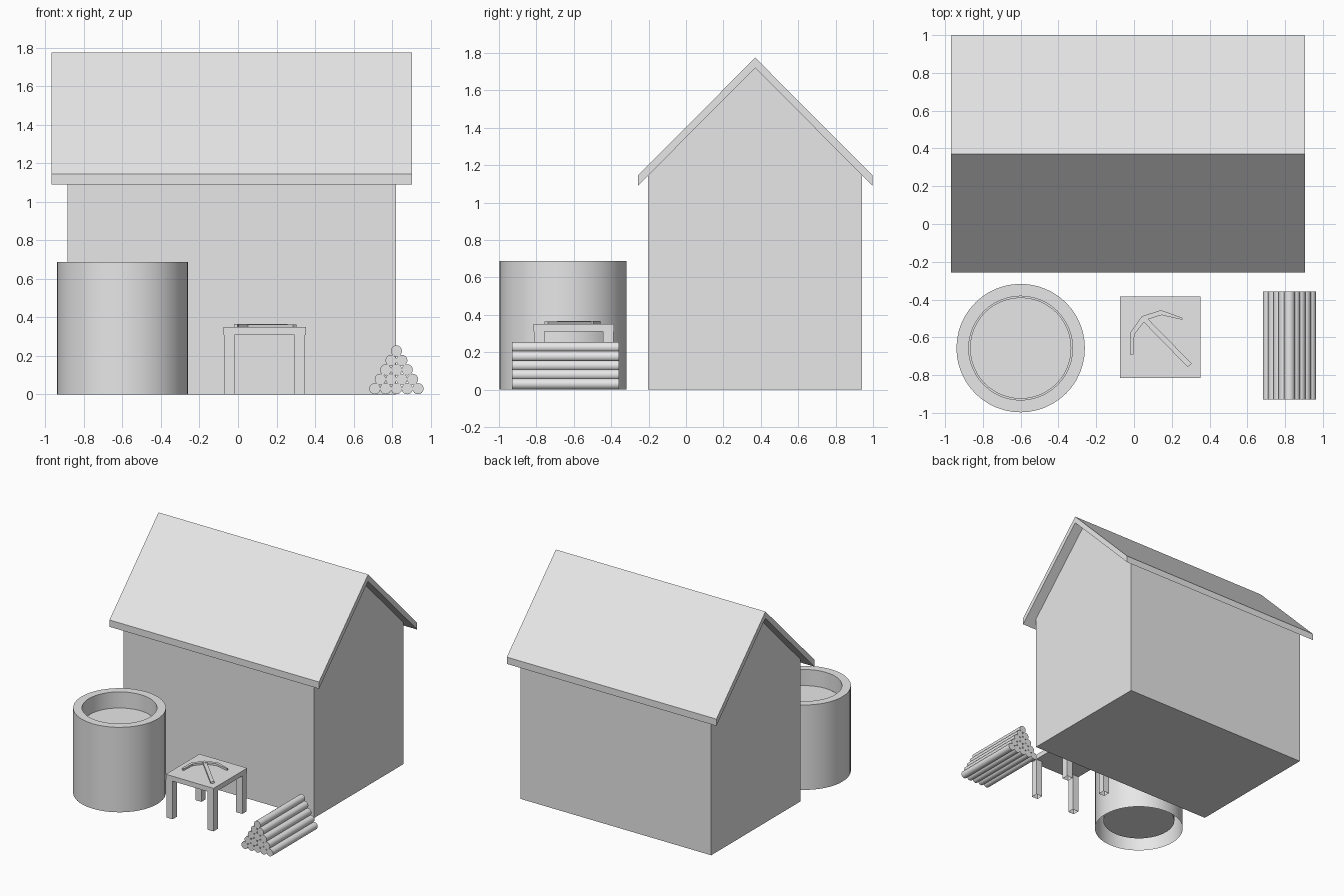
import bpy, bmesh, math
from mathutils import Vector, Matrix

cube = bpy.data.objects.get("Cube")
if cube:
    bpy.data.objects.remove(cube, do_unlink=True)

grey = bpy.data.materials.new("plain_grey")
grey.use_nodes = True
grey.diffuse_color = (0.8, 0.8, 0.8, 1)
grey.node_tree.nodes["Principled BSDF"].inputs["Base Color"].default_value = (0.8, 0.8, 0.8, 1)


def finish(name, bm, smooth=False):
    mesh = bpy.data.meshes.new(name)
    bm.to_mesh(mesh)
    bm.free()
    mesh.materials.append(grey)
    if smooth:
        mesh.polygons.foreach_set("use_smooth", [True] * len(mesh.polygons))
        mesh.set_sharp_from_angle(angle=math.radians(40))
    obj = bpy.data.objects.new(name, mesh)
    bpy.context.collection.objects.link(obj)
    return obj


def prism(name, outline, offset):
    """Extrude a flat outline of 3D points along an offset."""
    bm = bmesh.new()
    face = bm.faces.new([bm.verts.new(p) for p in outline])
    moved = bmesh.ops.extrude_face_region(bm, geom=[face], use_keep_orig=True)["geom"]
    bmesh.ops.translate(bm, vec=offset, verts=[v for v in moved if isinstance(v, bmesh.types.BMVert)])
    bmesh.ops.recalc_face_normals(bm, faces=bm.faces[:])
    return finish(name, bm)


def box(name, lo, hi, open_bottom=False):
    lo, hi = Vector(lo), Vector(hi)
    bm = bmesh.new()
    bmesh.ops.create_cube(bm, size=1)
    for v in bm.verts:
        v.co = (lo + hi) / 2 + v.co * (hi - lo)
    if open_bottom:
        bm.normal_update()
        bmesh.ops.delete(bm, geom=[f for f in bm.faces if f.normal.z < -0.9], context='FACES_ONLY')
    return finish(name, bm)


def lathe(name, profile, centre, sides=48):
    """Spin (radius, height) points round a vertical axis, then cap the last ring."""
    bm = bmesh.new()
    rings = []
    for r, z in profile:
        rings.append([bm.verts.new((centre[0] + r * math.cos(math.tau * i / sides),
                                    centre[1] + r * math.sin(math.tau * i / sides), z))
                      for i in range(sides)])
    for a, b in zip(rings, rings[1:]):
        for i in range(sides):
            j = (i + 1) % sides
            bm.faces.new((a[i], a[j], b[j], b[i]))
    bm.faces.new(rings[-1])
    return finish(name, bm, smooth=True)


# House: gabled walls under a folded roof slab
ridge_y, wall_half, roof_half = 0.37, 0.572, 0.627
eave, ridge, slab = 1.09, 1.72, 0.055
wall_top = ridge - wall_half * (ridge - eave) / roof_half
walls = [(-wall_half, 0), (wall_half, 0), (wall_half, wall_top), (0, ridge), (-wall_half, wall_top)]
prism("house_walls", [(-0.885, ridge_y + y, z) for y, z in walls], (1.705, 0, 0))
roof = [(-roof_half, eave), (0, ridge), (roof_half, eave),
        (roof_half, eave + slab), (0, ridge + slab), (-roof_half, eave + slab)]
prism("roof", [(-0.97, ridge_y + y, z) for y, z in roof], (1.875, 0, 0))

# Barrel: thick-walled tub, open underneath, with a liquid surface inside
tub = (-0.6, -0.657)
lathe("barrel", [(0.34, 0), (0.34, 0.687), (0.275, 0.687), (0.275, 0.07)], tub)
lathe("barrel_water", [(0.268, 0.54), (0.268, 0.56)], tub)

# Table: top with four corner legs
x0, x1, y0, y1, leg = -0.075, 0.352, -0.815, -0.385, 0.055
box("table_top", (x0, y0, 0.31), (x1, y1, 0.35))
for side, lx in (("right", x0 + 0.003), ("left", x1 - leg - 0.003)):
    for end, ly in (("front", y0 + 0.003), ("back", y1 - leg - 0.003)):
        box(f"table_leg_{end}_{side}", (lx, ly, 0), (lx + leg, ly + leg, 0.31), open_bottom=True)

# Pickaxe lying on the table: straight handle and a curved, tapering head
start, end = Vector((0.055, -0.503, 0.35)), Vector((0.295, -0.748, 0.35))
across = (end - start).cross(Vector((0, 0, 1))).normalized() * 0.014
prism("pickaxe_handle", [start - across, end - across, end + across, start + across], (0, 0, 0.013))
outer = [(-0.02, -0.69), (-0.02, -0.575), (0.042, -0.488), (0.143, -0.456), (0.257, -0.497)]
inner = [(0.255, -0.507), (0.145, -0.482), (0.06, -0.51), (0.002, -0.585), (-0.003, -0.69)]
prism("pickaxe_head", [(x, y, 0.351) for x, y in outer + inner], (0, 0, 0.015))

# Stacked logs: rows of five down to one
for row in range(5):
    for i in range(5 - row):
        bm = bmesh.new()
        spot = Vector((0.711 + 0.056 * (i + row / 2), -0.644, 0.03 + 0.049 * row))
        bmesh.ops.create_cone(bm, cap_ends=True, segments=16, radius1=0.029, radius2=0.029, depth=0.572,
                              matrix=Matrix.Translation(spot) @ Matrix.Rotation(math.pi / 2, 4, 'X'))
        finish(f"log_{row + 1}_{i + 1}", bm, smooth=True)
